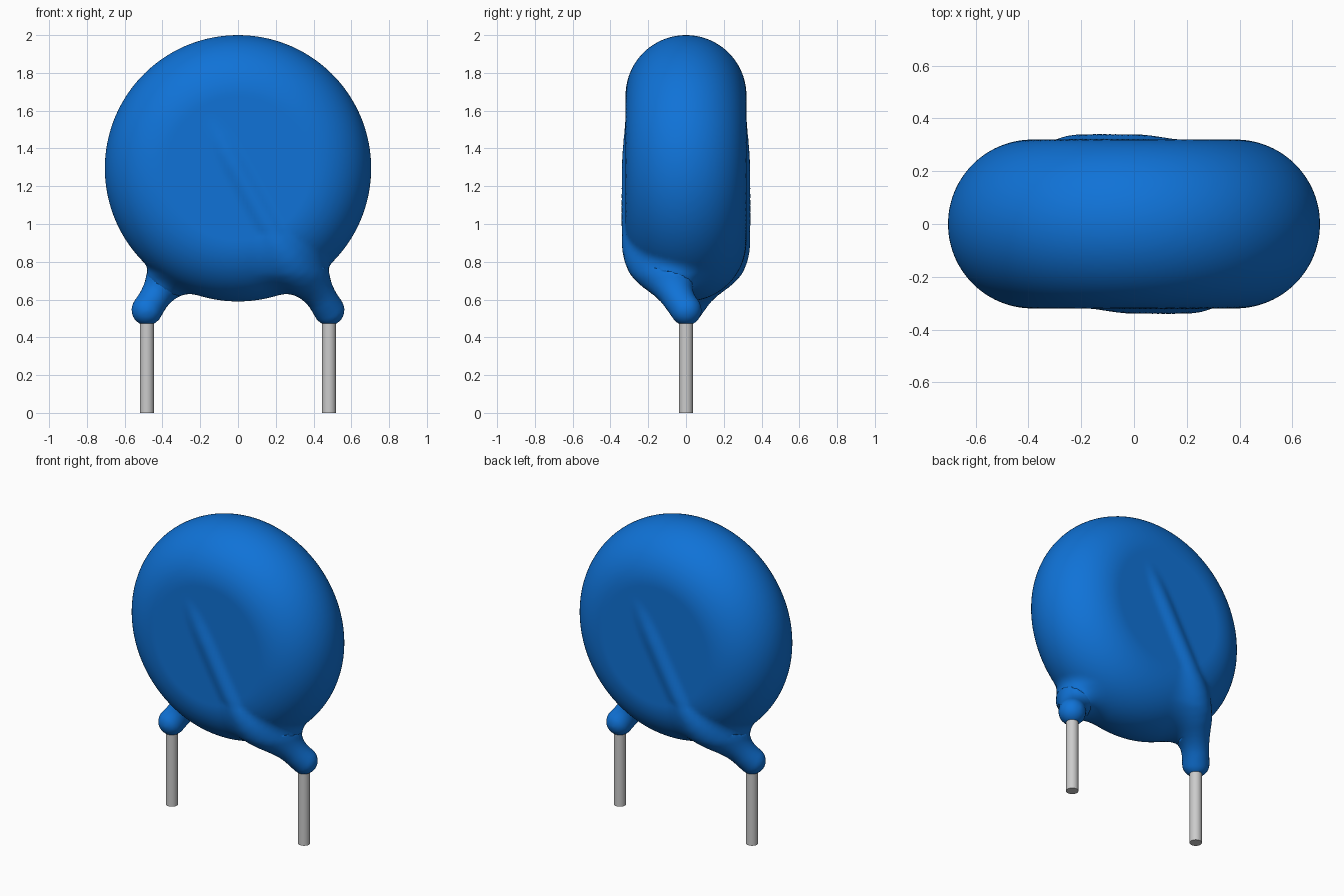
import bpy, bmesh, math
from mathutils import Vector, Matrix

if "Cube" in bpy.data.objects:
    bpy.data.objects.remove(bpy.data.objects["Cube"])


def material(name, colour, rough):
    m = bpy.data.materials.new(name)
    m.use_nodes = True
    m.diffuse_color = (*colour, 1)
    bsdf = m.node_tree.nodes["Principled BSDF"]
    bsdf.inputs["Base Color"].default_value = (*colour, 1)
    bsdf.inputs["Roughness"].default_value = rough
    return m


def add_object(name, bm, mat):
    mesh = bpy.data.meshes.new(name)
    bm.to_mesh(mesh)
    bm.free()
    mesh.materials.append(mat)
    ob = bpy.data.objects.new(name, mesh)
    bpy.context.collection.objects.link(ob)
    bpy.ops.object.select_all(action='DESELECT')
    ob.select_set(True)
    bpy.context.view_layer.objects.active = ob
    return ob


blue = material("blue coating", (0.005, 0.17, 0.68), 0.5)
metal = material("lead metal", (0.6, 0.6, 0.6), 0.5)

CENTRE_Z, CORE, ROUND = 1.295, 0.385, 0.32   # disc with a fully rounded rim
LEAD_X = 0.482

# Coated lead on the front face: x, y, z, radius; the back one is turned 180 degrees
path = [Vector(p) for p in (
    (-0.20, -0.22, 1.64, 0.05), (-0.08, -0.275, 1.42, 0.062),
    (0.08, -0.278, 1.13, 0.062), (0.20, -0.278, 0.92, 0.062),
    (0.30, -0.23, 0.78, 0.07), (0.41, -0.09, 0.66, 0.075),
    (LEAD_X, 0.0, 0.545, 0.082))]
for _ in range(2):                            # round the corners of the path
    cut = [path[0]]
    for a, b in zip(path, path[1:]):
        cut += [a.lerp(b, 0.25), a.lerp(b, 0.75)]
    path = cut + [path[-1]]
segments = [(a.xyz, (b - a).xyz, a.w, b.w - a.w, (b - a).xyz.length_squared)
            for a, b in zip(path, path[1:])]


def surface_distance(p):
    """Distance to the disc softly blended with the coated leads."""
    rho = math.hypot(p.x, p.z - CENTRE_Z)
    disc = math.hypot(max(rho - CORE, 0), p.y) - ROUND
    back = p.x < 0 if p.z < 0.85 else p.y > 0
    q = Vector((-p.x, -p.y, p.z)) if back else p
    lead = 9.0
    for a, d, r, dr, len2 in segments:
        t = min(1, max(0, (q - a).dot(d) / len2))
        lead = min(lead, (q - a - d * t).length - r - dr * t)
    soft = 0.03 + 0.13 * min(1, max(0, (0.95 - p.z) / 0.22))
    h = max(soft - abs(disc - lead), 0) / soft
    return min(disc, lead) - h * h * soft / 4


# Rough coating: revolved disc plus spheres strung along both leads
bm = bmesh.new()
profile = [bm.verts.new((CORE * (i > 0) + ROUND * math.sin(a), -ROUND * math.cos(a), CENTRE_Z))
           for i, a in enumerate([0] + [math.pi * k / 16 for k in range(17)])]
profile.append(bm.verts.new((0, ROUND, CENTRE_Z)))
edges = [bm.edges.new(e) for e in zip(profile, profile[1:])]
bmesh.ops.spin(bm, geom=profile + edges, cent=(0, 0, CENTRE_Z), axis=(0, 1, 0),
               angle=2 * math.pi, steps=64, use_duplicate=False)
bmesh.ops.remove_doubles(bm, verts=bm.verts, dist=0.0005)
bmesh.ops.recalc_face_normals(bm, faces=bm.faces)
for a, b in zip(path, path[1:]):
    for t in (0, 0.25, 0.5, 0.75, 1):
        p = a.lerp(b, t)
        for s in (1, -1):
            bmesh.ops.create_icosphere(bm, subdivisions=2, radius=p.w,
                                       matrix=Matrix.Translation((s * p.x, s * p.y, p.z)))
body = add_object("coated_body", bm, blue)

# Fuse into one skin, then settle the skin on the blended surface
remesh = body.modifiers.new("Fuse", 'REMESH')
remesh.mode = 'VOXEL'
remesh.voxel_size = 0.02
bpy.ops.object.modifier_apply(modifier=remesh.name)
bm = bmesh.new()
bm.from_mesh(body.data)
for step in range(5):
    bm.normal_update()
    for v in bm.verts:
        v.co -= v.normal * surface_distance(v.co)
    if step < 3:
        bmesh.ops.smooth_vert(bm, verts=bm.verts, factor=0.5,
                              use_axis_x=True, use_axis_y=True, use_axis_z=True)
bm.to_mesh(body.data)
bm.free()
if not body.data.materials:
    body.data.materials.append(blue)
bpy.ops.object.shade_smooth()

# Bare wire legs
for name, s in (("left_lead", 1), ("right_lead", -1)):
    bm = bmesh.new()
    bmesh.ops.create_cone(bm, cap_ends=True, segments=32, radius1=0.037, radius2=0.037,
                          depth=0.52, matrix=Matrix.Translation((s * LEAD_X, 0, 0.26)))
    add_object(name, bm, metal)
    bpy.ops.object.shade_smooth_by_angle(angle=math.radians(40))
